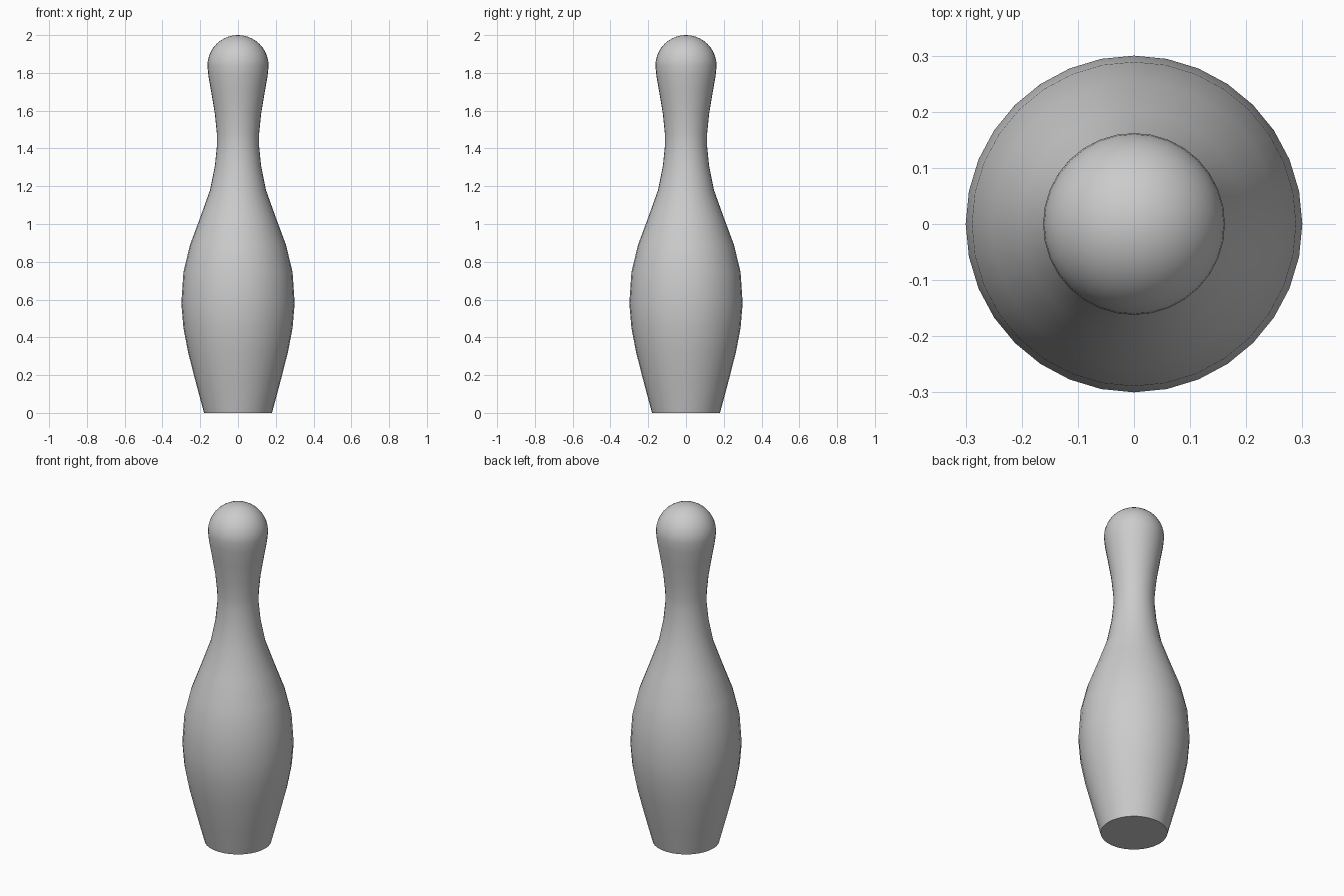
import bpy, bmesh
from math import sin, cos, pi, radians

if "Cube" in bpy.data.objects:
    bpy.data.objects.remove(bpy.data.objects["Cube"])

SIDES = 32
# Body profile (radius, height) from the base up to the head
profile = [(0.18, 0), (0.223, 0.16), (0.264, 0.32), (0.289, 0.45), (0.30, 0.58),
           (0.289, 0.745), (0.254, 0.89), (0.20, 1.035), (0.148, 1.18),
           (0.122, 1.31), (0.111, 1.42), (0.112, 1.48), (0.122, 1.58),
           (0.142, 1.70), (0.157, 1.785)]
# Rounded head continues the profile as a spherical cap
R, CZ = 0.162, 1.838
profile += [(R * cos(radians(a)), CZ + R * sin(radians(a))) for a in range(0, 90, 9)]

bm = bmesh.new()
rings = [[bm.verts.new((r * cos(2 * pi * i / SIDES), r * sin(2 * pi * i / SIDES), z))
          for i in range(SIDES)] for r, z in profile]
for a, b in zip(rings, rings[1:]):
    for i in range(SIDES):
        j = (i + 1) % SIDES
        bm.faces.new((a[i], a[j], b[j], b[i]))

# Flat base and closed top
bm.faces.new(rings[0][::-1])
tip = bm.verts.new((0, 0, 2))
for i in range(SIDES):
    bm.faces.new((rings[-1][i], rings[-1][(i + 1) % SIDES], tip))

mesh = bpy.data.meshes.new("bowling_pin")
bm.to_mesh(mesh)
bm.free()
pin = bpy.data.objects.new("bowling_pin", mesh)
bpy.context.collection.objects.link(pin)

# Smooth sides, sharp base rim
bpy.context.view_layer.objects.active = pin
pin.select_set(True)
bpy.ops.object.shade_smooth_by_angle(angle=radians(40))
